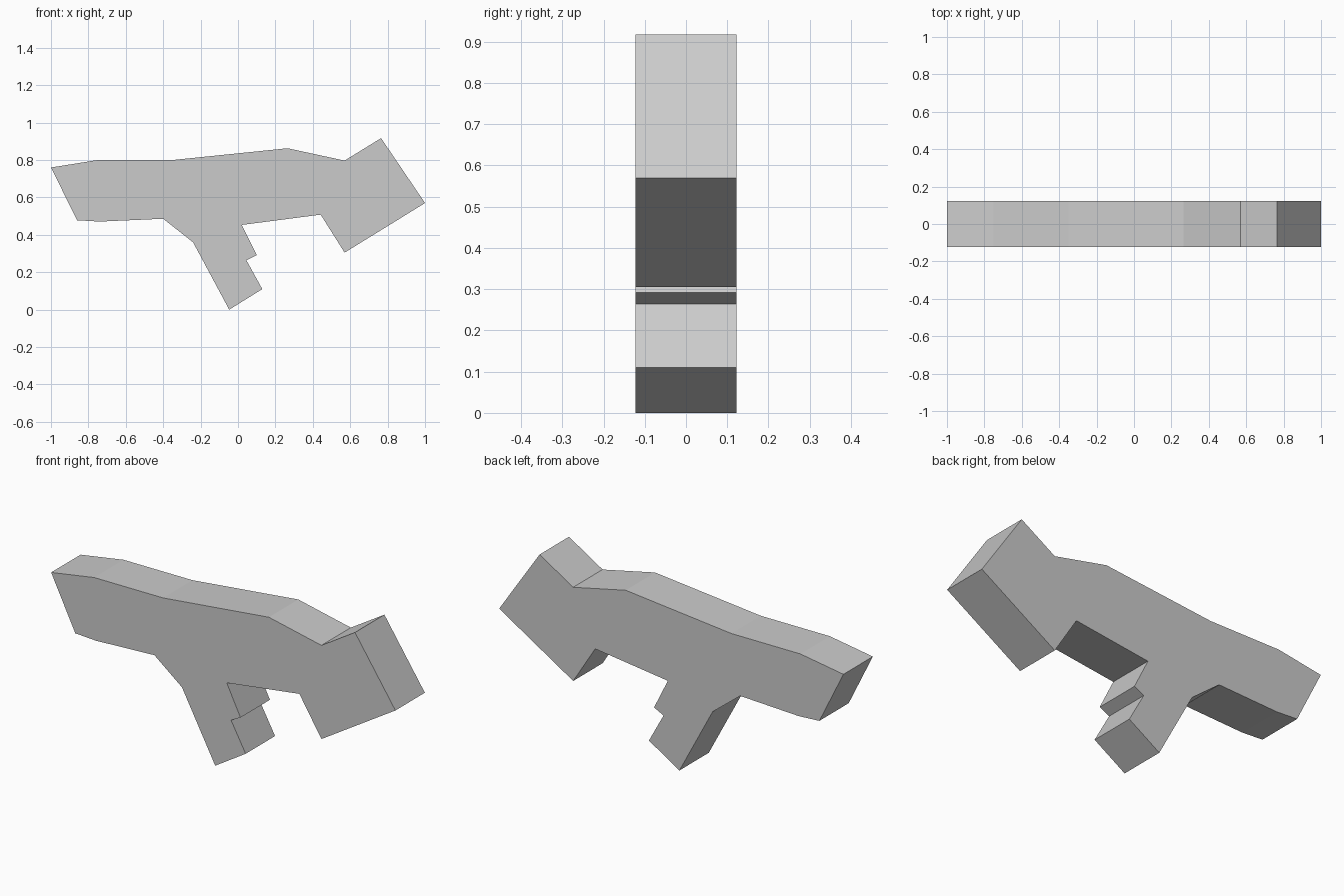
import bpy
import bmesh

cube = bpy.data.objects.get("Cube")
if cube:
    bpy.data.objects.remove(cube, do_unlink=True)

HALF_DEPTH = 0.122

# Outline in x and z, grouped by region and running clockwise
top_edge = [(-1, 0.76), (-0.75, 0.80), (-0.35, 0.80), (0.265, 0.863), (0.57, 0.797)]
end_block = [(0.765, 0.917), (1, 0.57), (0.57, 0.305), (0.442, 0.508)]
grip = [(0.02, 0.453), (0.10, 0.292), (0.045, 0.264), (0.13, 0.11), (-0.047, 0),
        (-0.24, 0.36), (-0.40, 0.486)]
underside = [(-0.74, 0.471), (-0.86, 0.478)]


def make_material(name, color):
    mat = bpy.data.materials.new(name)
    mat.use_nodes = True
    mat.diffuse_color = color
    mat.node_tree.nodes["Principled BSDF"].inputs["Base Color"].default_value = color
    return mat


def extrude_profile(name, outline, half_depth, mat):
    bm = bmesh.new()
    face = bm.faces.new([bm.verts.new((x, -half_depth, z)) for x, z in outline])
    result = bmesh.ops.extrude_face_region(bm, geom=[face], use_keep_orig=True)
    back = [g for g in result["geom"] if isinstance(g, bmesh.types.BMVert)]
    bmesh.ops.translate(bm, verts=back, vec=(0, 2 * half_depth, 0))
    bmesh.ops.recalc_face_normals(bm, faces=bm.faces)
    mesh = bpy.data.meshes.new(name)
    bm.to_mesh(mesh)
    bm.free()
    mesh.materials.append(mat)
    obj = bpy.data.objects.new(name, mesh)
    bpy.context.collection.objects.link(obj)
    return obj


# Flat-sided body with its grip and angled end block in one solid
grey = make_material("light grey", (0.6, 0.6, 0.6, 1))
extrude_profile("body", top_edge + end_block + grip + underside, HALF_DEPTH, grey)
